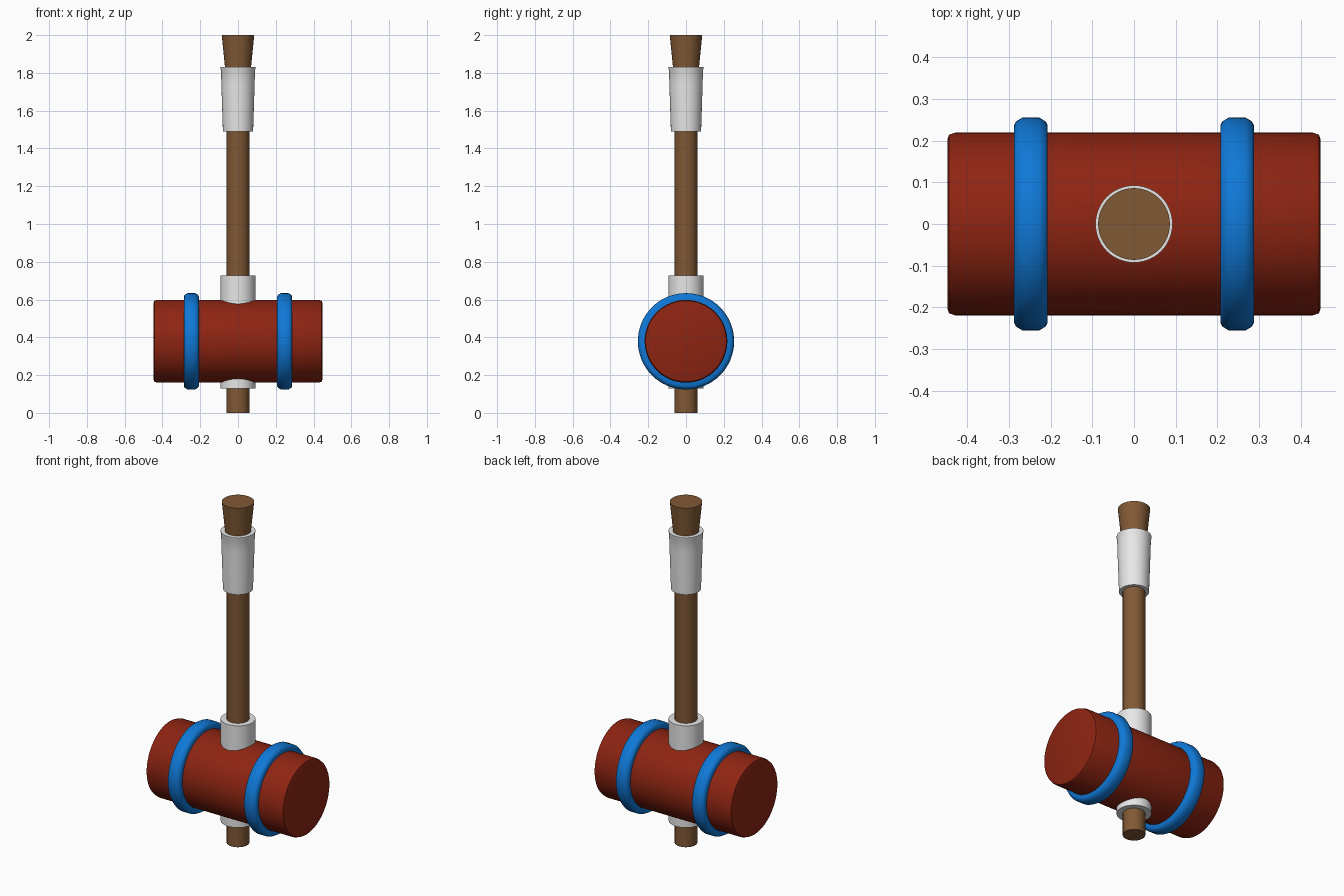
import bpy, bmesh, math
from mathutils import Matrix

if "Cube" in bpy.data.objects:
    bpy.data.objects.remove(bpy.data.objects["Cube"])


def material(name, rgb):
    m = bpy.data.materials.new(name)
    m.diffuse_color = (*rgb, 1)
    m.use_nodes = True
    m.node_tree.nodes["Principled BSDF"].inputs["Base Color"].default_value = m.diffuse_color
    return m


RED = material("red paint", (0.27, 0.018, 0.006))
BLUE = material("blue band", (0.005, 0.19, 0.68))
WOOD = material("brown wood", (0.22, 0.10, 0.036))
WHITE = material("white wrap", (0.8, 0.8, 0.8))


def lathe(name, profile, mat, matrix=Matrix(), sides=48, closed=False, angle=40):
    """Spin (radius, height) points round the z axis; open profiles get end caps."""
    bm = bmesh.new()
    rings = []
    for r, h in profile:
        rings.append([bm.verts.new((r * math.cos(2 * math.pi * i / sides),
                                    r * math.sin(2 * math.pi * i / sides), h))
                      for i in range(sides)])
    pairs = list(zip(rings, rings[1:]))
    if closed:
        pairs.append((rings[-1], rings[0]))
    for a, b in pairs:
        for i in range(sides):
            j = (i + 1) % sides
            bm.faces.new((a[i], a[j], b[j], b[i]))
    if not closed:
        bm.faces.new(rings[0][::-1])
        bm.faces.new(rings[-1])
    bmesh.ops.recalc_face_normals(bm, faces=bm.faces)
    bm.transform(matrix)
    me = bpy.data.meshes.new(name)
    bm.to_mesh(me)
    bm.free()
    me.materials.append(mat)
    ob = bpy.data.objects.new(name, me)
    bpy.context.collection.objects.link(ob)
    bpy.ops.object.select_all(action='DESELECT')
    ob.select_set(True)
    bpy.context.view_layer.objects.active = ob
    bpy.ops.object.shade_smooth_by_angle(angle=math.radians(angle))
    return ob


HEAD_Z = 0.379


def along_x(x):
    return Matrix.Translation((x, 0, HEAD_Z)) @ Matrix.Rotation(math.pi / 2, 4, 'Y')


# Handle with flared end
lathe("handle", [(0.06, 0), (0.06, 1.66), (0.069, 1.83), (0.086, 2.0)], WOOD)

# Hand grip and the collar through the head
lathe("grip", [(0.08, 1.49), (0.088, 1.74), (0.090, 1.815), (0.0925, 1.822), (0.0925, 1.83)], WHITE)
lathe("collar", [(0.0925, 0.13), (0.0925, 0.727)], WHITE)

# Mallet head with softened rims
lathe("head", [(0.202, -0.447), (0.214, -0.443), (0.219, -0.428),
               (0.219, 0.428), (0.214, 0.443), (0.202, 0.447)], RED, along_x(0), 64)

# Two rounded hoops
hoop = [(0.20, -0.04), (0.237, -0.04), (0.246, -0.035), (0.255, -0.02),
        (0.255, 0.02), (0.246, 0.035), (0.237, 0.04), (0.20, 0.04)]
for side, x in (("left", -0.247), ("right", 0.247)):
    lathe(side + "_hoop", hoop, BLUE, along_x(x), 64, closed=True, angle=60)
